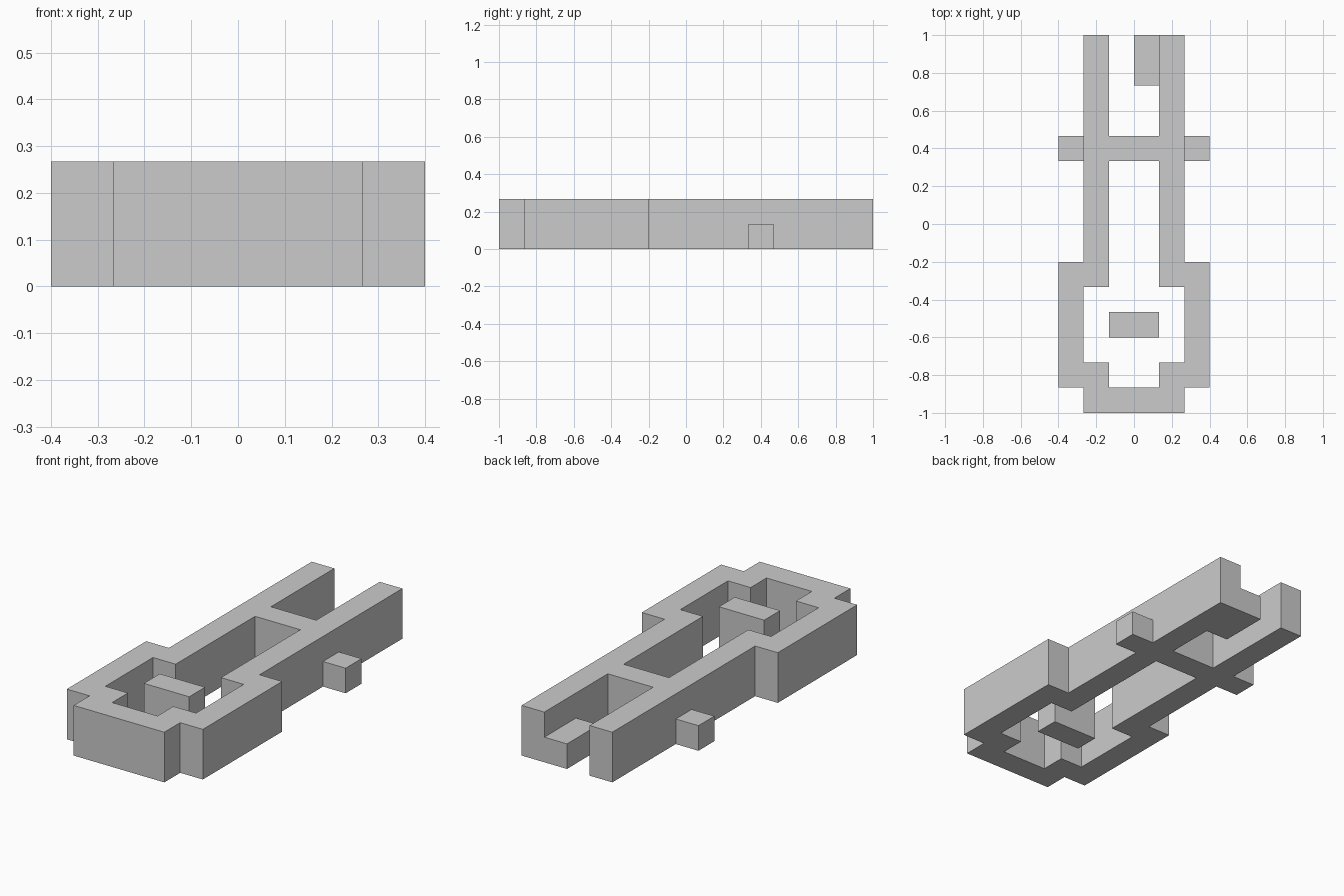
import bpy
import bmesh

if "Cube" in bpy.data.objects:
    bpy.data.objects.remove(bpy.data.objects["Cube"])

U = 2 / 15  # one grid cell: the model is 6 x 15 x 2 cells


def extruded(name, outline, height, mirrored=False):
    """Extrude an outline (cells: x from centre, y from front) up from z = 0."""
    bm = bmesh.new()
    base = bm.faces.new([bm.verts.new((x * U, y * U - 1, 0)) for x, y in outline])
    top = bmesh.ops.extrude_face_region(bm, geom=[base], use_keep_orig=True)["geom"]
    bmesh.ops.translate(bm, vec=(0, 0, height * U),
                        verts=[g for g in top if isinstance(g, bmesh.types.BMVert)])
    bmesh.ops.recalc_face_normals(bm, faces=bm.faces)
    if mirrored:
        # open the seam on the mirror plane
        seam = [f for f in bm.faces if all(abs(v.co.x) < 1e-6 for v in f.verts)]
        bmesh.ops.delete(bm, geom=seam, context="FACES_ONLY")
    mesh = bpy.data.meshes.new(name)
    bm.to_mesh(mesh)
    bm.free()
    obj = bpy.data.objects.new(name, mesh)
    bpy.context.collection.objects.link(obj)
    if mirrored:
        obj.modifiers.new("Mirror", "MIRROR").use_axis[0] = True
    return obj


def rect(x0, x1, y0, y1):
    return [(x0, y0), (x1, y0), (x1, y1), (x0, y1)]


# Main frame: looped front end, two long rails and a crossbar (right half, mirrored)
half_frame = [(0, 0), (2, 0), (2, 1), (3, 1), (3, 6), (2, 6), (2, 15), (1, 15), (1, 11),
              (0, 11), (0, 10), (1, 10), (1, 5), (2, 5), (2, 2), (1, 2), (1, 1), (0, 1)]
extruded("frame", half_frame, 2, mirrored=True)

# Half-height pegs on the outer sides of the rails
extruded("side_pegs", rect(2, 3, 10, 11), 1, mirrored=True)

# Half-height step inside the right rail at the back
extruded("back_step", rect(0, 1, 13, 15), 1)

# Free-standing block inside the front loop
extruded("centre_block", rect(-1, 1, 3, 4), 2)
